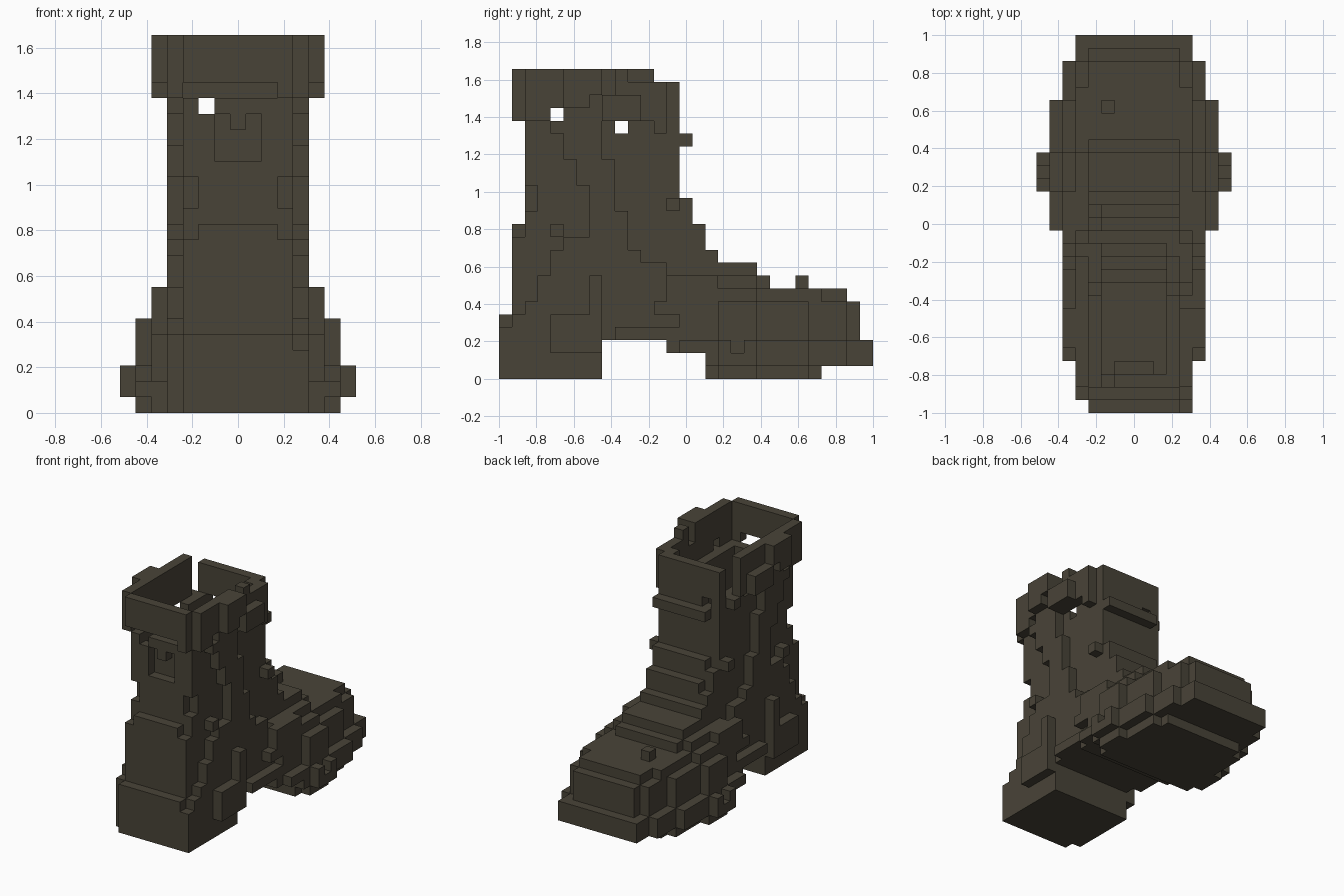
import bpy, bmesh

if "Cube" in bpy.data.objects:
    bpy.data.objects.remove(bpy.data.objects["Cube"])

U = 2 / 29                      # edge of one cube; grid is 15 x 29 x 24, centre column i = 7

mat = bpy.data.materials.new("dark olive leather")
mat.diffuse_color = (0.066, 0.057, 0.039, 1)
mat.use_nodes = True
mat.node_tree.nodes["Principled BSDF"].inputs["Base Color"].default_value = mat.diffuse_color

# Side profile: cube count to the top, bottom and widest half width for each step along y
TOP = [5, 12] + [24] * 10 + [23, 23, 14, 12, 10, 9, 9, 9, 8] + [7] * 6 + [6, 3]
LOW = [0] * 8 + [3] * 5 + [2] * 3 + [0] * 9 + [1] * 4
WIDE = [4] * 4 + [5] * 10 + [6] * 3 + [7] * 3 + [6] * 4 + [5] * 3 + [4] * 2
# Diagonal fold along the shaft: y range of the wider cubes at each height
FOLD = {19: (4, 7), 18: (5, 7), 17: (5, 7), 16: (6, 8), 15: (6, 8), 14: (7, 8), 13: (7, 8),
        12: (7, 9), 11: (7, 9), 10: (5, 9), 9: (4, 10), 8: (4, 12), 7: (3, 12), 6: (3, 13), 5: (2, 13)}


def half_width(j, k):
    w = WIDE[j]
    if j == 0:
        return 3
    if k >= 20:                                   # flared rim
        return 4 if 1 < j < 13 else 3
    if j < 14 and k >= 5:                         # shaft
        a, b = FOLD[k]
        return 4 if a <= j <= b else 3
    if k >= 8:
        return 3
    if j < 14:                                    # heel and instep
        if j < 8:
            return w if 2 <= k <= 4 else 4
        return 5 if k <= 3 and j > 8 else 4
    if k == 0:                                    # forefoot
        return 6 if 17 <= j <= 19 else 5 if j < 24 else 4
    if 3 <= k <= 5:
        w -= 1
    elif k >= 6:
        w = min(w - 1, 5)
    d = TOP[j] - 1 - k                            # narrow towards the upper surface
    if j < 27:
        w = min(w, (4 if 20 < j < 25 else 3) + d)
    return w


vox = set()


def box(i0, i1, j0, j1, k0, k1, add=True, mirror=False):
    for i in range(i0, i1 + 1):
        for j in range(j0, j1 + 1):
            for k in range(k0, k1 + 1):
                for c in {(i, j, k), (14 - i if mirror else i, j, k)}:
                    (vox.add if add else vox.discard)(c)


# Solid boot
for j in range(29):
    for k in range(LOW[j], TOP[j]):
        h = half_width(j, k)
        box(7 - h, 7 + h, j, j, k, k)
box(11, 11, 0, 0, 0, 3)                           # wider heel corner
box(4, 10, 1, 1, 21, 23)                          # front of the rim
box(10, 10, 1, 1, 20, 20)
box(5, 10, 14, 14, 18, 18)                        # strap on the back of the shaft
box(5, 5, 23, 23, 7, 7)                           # stud on the toe
box(4, 4, 14, 14, 13, 13, add=False)
box(4, 4, 15, 15, 11, 11, add=False)
for j, k0, k1 in [(1, 11, 11), (2, 13, 14)]:      # nicked front corners
    box(10, 10, j, j, k0, k1, add=False, mirror=True)

# Folds and patches on the sides
for i, j0, j1, k0, k1 in [(12, 7, 7, 4, 7), (12, 12, 13, 5, 5), (12, 13, 13, 6, 7), (11, 12, 12, 19, 19),
                          (12, 5, 6, 21, 23), (12, 7, 7, 22, 23), (12, 8, 10, 20, 21),
                          (11, 13, 13, 13, 13), (11, 4, 4, 11, 11)]:
    box(i, i, j0, j1, k0, k1, mirror=True)
box(14, 14, 18, 18, 2, 2, add=False, mirror=True)

# Hollow inside, with a stepped floor over the instep
for k in range(4, 24):
    for j in range(2 if k < 12 or k >= 20 else 3, 13):
        if k >= {10: 5, 11: 8, 12: 12}.get(j, 4):
            h = 3 if k >= 20 and j < 12 else 2
            box(7 - h, 7 + h, j, j, k, k, add=False)

# Recess on the front, small holes and broken rim
box(6, 8, 2, 2, 16, 18, add=False)
box(6, 8, 3, 3, 16, 18)
box(7, 7, 2, 2, 18, 18)
box(5, 5, 0, 14, 19, 19, add=False)
box(0, 14, 4, 4, 20, 20, add=False)
box(0, 14, 9, 9, 19, 19, add=False)
box(2, 4, 12, 12, 20, 23, add=False)
box(10, 12, 8, 8, 22, 23, add=False)
box(10, 12, 10, 11, 23, 23, add=False)


def part_of(c):
    i, j, k = c
    if k >= 20:
        return "rim"
    if k >= 8 and j < 15:
        return "shaft"
    if j < 8 and k < 5:
        return "heel"
    return "sole" if k < 3 else "foot"


# Outer cube faces of each part; neighbours across parts hide shared faces
QUADS = {}
for axis in range(3):
    for s in (0, 1):
        a, b = (axis + 1) % 3, (axis + 2) % 3
        loop = []
        for p, q in ((0, 0), (1, 0), (1, 1), (0, 1)):
            v = [0, 0, 0]
            v[axis], v[a], v[b] = s, p, q
            loop.append(v)
        n = [0, 0, 0]
        n[axis] = 2 * s - 1
        QUADS[tuple(n)] = loop if s else loop[::-1]

for name in ("rim", "shaft", "heel", "sole", "foot"):
    bm = bmesh.new()
    verts = {}
    for c in sorted(v for v in vox if part_of(v) == name):
        for n, quad in QUADS.items():
            if tuple(c[t] + n[t] for t in range(3)) in vox:
                continue
            f = []
            for q in quad:
                g = tuple(c[t] + q[t] for t in range(3))
                if g not in verts:
                    verts[g] = bm.verts.new(((g[0] - 7.5) * U, (g[1] - 14.5) * U, g[2] * U))
                f.append(verts[g])
            bm.faces.new(f)
    bmesh.ops.dissolve_limit(bm, angle_limit=0.01, verts=bm.verts[:], edges=bm.edges[:])
    me = bpy.data.meshes.new(name)
    bm.to_mesh(me)
    bm.free()
    me.materials.append(mat)
    bpy.context.collection.objects.link(bpy.data.objects.new(name, me))
